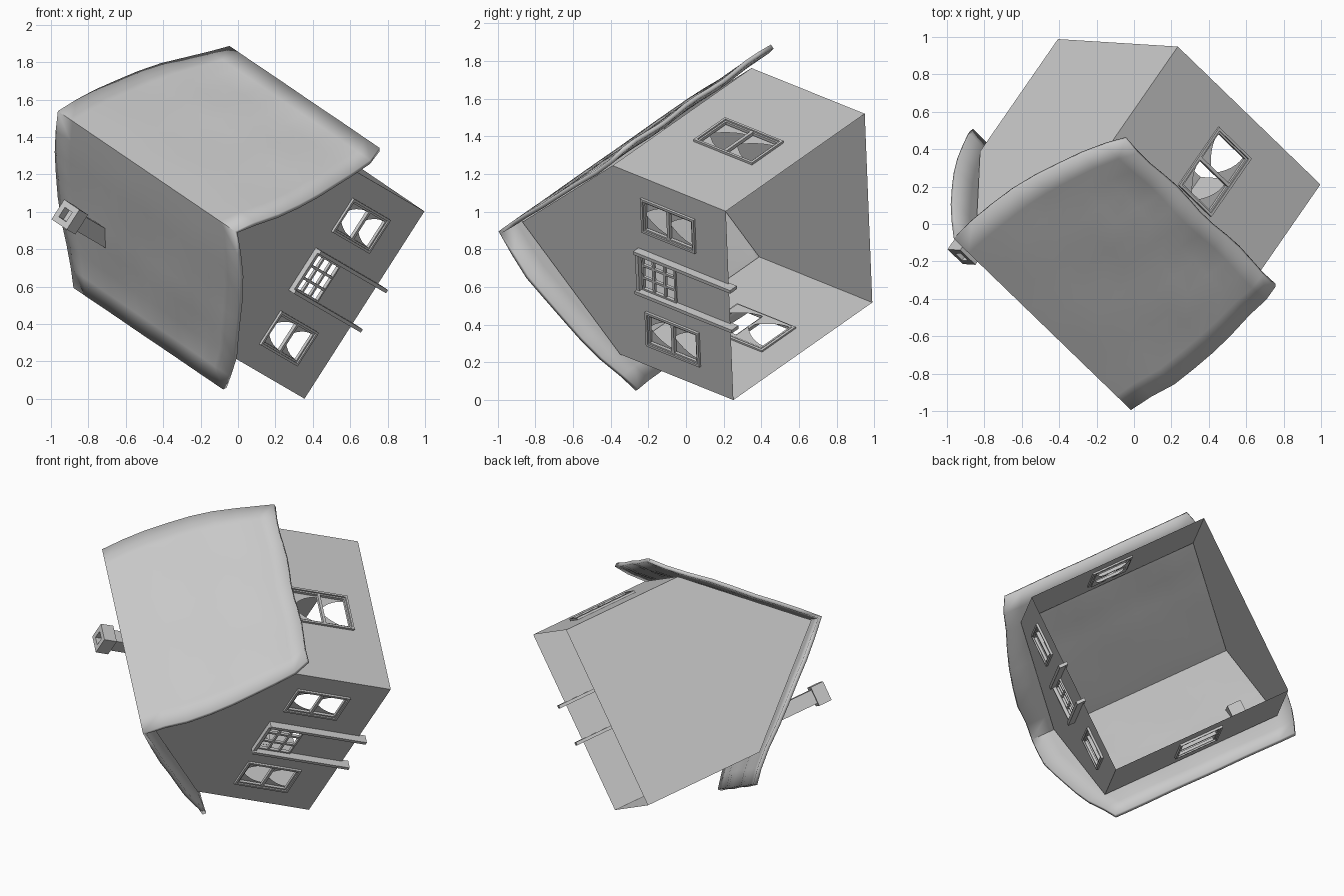
import bpy, bmesh, math, random
from mathutils import Matrix, Vector

random.seed(4)
if "Cube" in bpy.data.objects:
    bpy.data.objects.remove(bpy.data.objects["Cube"])

grey = bpy.data.materials.new("plain_grey")
grey.use_nodes = True
grey.diffuse_color = (0.588, 0.588, 0.588, 1)
grey.node_tree.nodes["Principled BSDF"].inputs["Base Color"].default_value = grey.diffuse_color

# Tilted frame of the whole house: width, depth and height axes
width = Vector((0.64, -0.04, 1.0)).normalized()
depth = Vector((-0.765, 0.74, 0.52)).normalized()
height = width.cross(depth).normalized()
depth = height.cross(width)
HOUSE = Matrix((width, depth, height)).transposed().to_4x4()
HOUSE.translation = (0.295, 0.60, 0.76)

W, D, EAVE, PEAK = 0.595, 0.59, 0.77, 1.41


def finish(name, bm, local=Matrix()):
    me = bpy.data.meshes.new(name)
    bm.to_mesh(me)
    bm.free()
    me.materials.append(grey)
    ob = bpy.data.objects.new(name, me)
    bpy.context.collection.objects.link(ob)
    ob.matrix_world = HOUSE @ local
    return ob


def box(bm, x0, x1, y0, y1, z0, z1):
    size = Matrix.Diagonal((x1 - x0, y1 - y0, z1 - z0, 1))
    mid = Matrix.Translation(((x0 + x1) / 2, (y0 + y1) / 2, (z0 + z1) / 2))
    bmesh.ops.create_cube(bm, size=1, matrix=mid @ size)


def poly(bm, pts, y=0.0):
    return bm.faces.new([bm.verts.new((x, y, z)) for x, z in pts])


def wall(name, half, holes, local, gable=False):
    """Flat wall in its own xz plane, facing -y, with rectangular holes."""
    bm = bmesh.new()
    xs = sorted({-half, half} | {v for h in holes for v in h[:2]})
    zs = sorted({0, EAVE} | {v for h in holes for v in h[2:]})
    for x0, x1 in zip(xs, xs[1:]):
        for z0, z1 in zip(zs, zs[1:]):
            cx, cz = (x0 + x1) / 2, (z0 + z1) / 2
            if not any(h[0] < cx < h[1] and h[2] < cz < h[3] for h in holes):
                poly(bm, [(x0, z0), (x1, z0), (x1, z1), (x0, z1)])
    if gable:
        poly(bm, [(-half, EAVE), (half, EAVE), (0, PEAK)])
    bmesh.ops.remove_doubles(bm, verts=bm.verts, dist=0.0005)
    return finish(name, bm, local)


def frame(bm, x0, x1, z0, z1, b, y0, y1):
    box(bm, x0 - b, x0, y0, y1, z0 - b, z1 + b)
    box(bm, x1, x1 + b, y0, y1, z0 - b, z1 + b)
    box(bm, x0, x1, y0, y1, z0 - b, z0)
    box(bm, x0, x1, y0, y1, z1, z1 + b)


def window(name, hole, local):
    """Two stacked panes in a stepped frame, with tied curtains inside."""
    x0, x1, z0, z1 = hole
    bm = bmesh.new()
    frame(bm, x0, x1, z0, z1, 0.014, -0.014, 0.01)
    frame(bm, x0 + 0.01, x1 - 0.01, z0 + 0.01, z1 - 0.01, 0.01, -0.005, 0.012)
    mid = (z0 + z1) / 2
    box(bm, x0, x1, -0.008, 0.012, mid - 0.009, mid + 0.009)
    finish(name + "_frame", bm, local)
    bm = bmesh.new()
    for a, b in ((z0, mid), (mid, z1)):
        for edge, s in ((x0, 1), (x1, -1)):
            reach = (x1 - x0) * 0.46
            inner = [(edge + s * reach * (0.15 + 0.85 * t * t), a + (b - a) * t)
                     for t in (i / 6 for i in range(7))]
            poly(bm, [(edge, b), (edge, a)] + inner, 0.018)
    finish(name + "_curtains", bm, local)


# Walls and their windows
front = Matrix.Translation((0, -D, 0))
back = Matrix.Rotation(math.pi, 4, 'Z') @ front
left = Matrix.Rotation(math.pi / 2, 4, 'Z') @ Matrix.Translation((0, -W, 0))
right = Matrix.Rotation(-math.pi / 2, 4, 'Z') @ Matrix.Translation((0, -W, 0))
win_a, win_b = (0.265, 0.45, 0.23, 0.565), (-0.45, -0.265, 0.23, 0.565)
door_light = (-0.115, 0.115, 0.36, 0.59)
side_a, side_b = (-0.14, 0.10, 0.185, 0.555), (-0.14, 0.12, 0.185, 0.555)
wall("front_wall", W, [win_a, win_b, door_light], front, True)
wall("back_wall", W, [], back, True)
wall("left_wall", D, [side_a], left)
wall("right_wall", D, [side_b], right)
window("front_left_window", win_a, front)
window("front_right_window", win_b, front)
window("left_side_window", side_a, left)
window("right_side_window", side_b, right)

# Door: glazing bars, projecting jambs and lintel
bm = bmesh.new()
for i in (1, 2):
    x = -0.115 + 0.23 * i / 3
    box(bm, x - 0.007, x + 0.007, -0.008, 0.008, 0.36, 0.59)
    z = 0.36 + 0.23 * i / 3
    box(bm, -0.115, 0.115, -0.008, 0.008, z - 0.007, z + 0.007)
frame(bm, -0.105, 0.105, 0.37, 0.58, 0.01, -0.01, 0.01)
finish("door_glazing_bars", bm, front)
bm = bmesh.new()
for s in (-1, 1):
    box(bm, s * 0.125 - 0.01, s * 0.125 + 0.01, -0.045, 0.012, -0.045, 0.615)
box(bm, -0.115, 0.115, -0.03, 0.012, 0.595, 0.615)
finish("door_surround", bm, front)

# Sagging roof: one sheet over the ridge, flared at the eaves
half_profile = [(0.1, 1.355), (0.2, 1.25), (0.3, 1.138), (0.4, 1.035), (0.5, 0.93),
                (0.595, 0.82), (0.69, 0.725), (0.77, 0.66)]
profile = [(-x, z) for x, z in reversed(half_profile)] + [(0, 1.455)] + half_profile
bm = bmesh.new()
rows, cols = [], 12
for x, z in profile:
    t = abs(x) / 0.77
    reach = 0.73 + 0.05 * math.sin(t * math.pi) - 0.11 * t * t
    front_reach = reach + random.uniform(-0.015, 0.012)
    row = []
    for j in range(cols + 1):
        f = j / cols
        y = -front_reach * (1 - f) + reach * f
        wave = 0.008 * t * math.sin(5 * f * math.pi + 9 * x)
        row.append(bm.verts.new((x, y, z + wave)))
    rows.append(row)
for a, b in zip(rows, rows[1:]):
    for j in range(cols):
        bm.faces.new((a[j], b[j], b[j + 1], a[j + 1]))
roof = finish("roof", bm)
shell = roof.modifiers.new("thickness", 'SOLIDIFY')
shell.thickness, shell.offset = 0.025, -1

# Chimney: shaft, cap and open flue
bm = bmesh.new()
cx, cy = -0.44, 0.40
box(bm, cx - 0.045, cx + 0.045, cy - 0.045, cy + 0.045, 0.88, 1.29)
frame(bm, cx - 0.03, cx + 0.03, cy - 0.03, cy + 0.03, 0.033, 0, 0.085)
cap = [v for v in bm.verts if v.co.z < 0.6]
for v in cap:
    v.co = Vector((v.co.x, v.co.z, 1.25 + v.co.y))
bmesh.ops.recalc_face_normals(bm, faces=bm.faces)
finish("chimney", bm)

# Smooth the roof, keeping its ridge and rim crisp
bpy.ops.object.select_all(action='DESELECT')
roof.select_set(True)
bpy.context.view_layer.objects.active = roof
bpy.ops.object.shade_smooth_by_angle(angle=math.radians(35))
